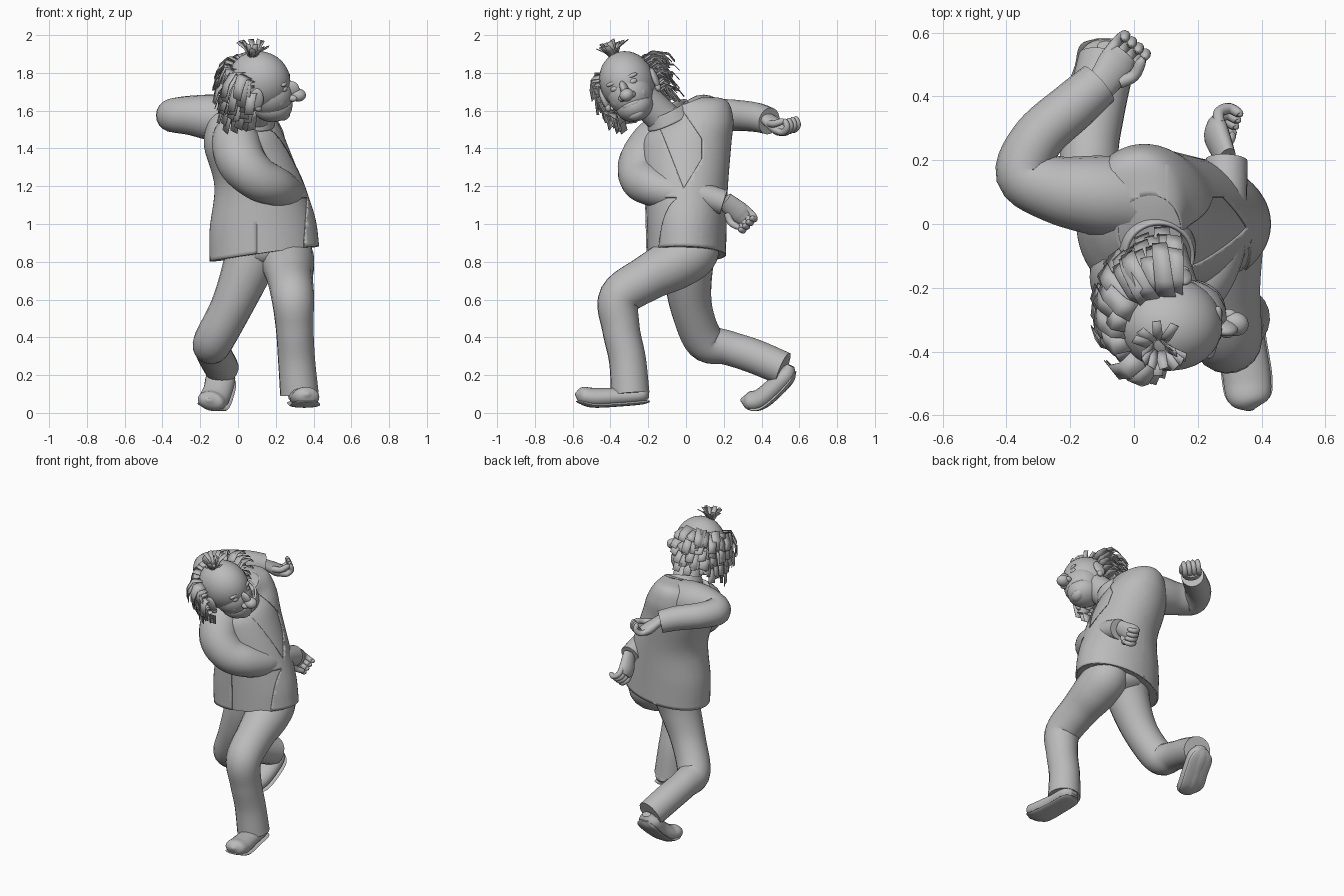
import bpy, bmesh, math, random
from mathutils import Vector, Matrix

random.seed(4)
cube = bpy.data.objects.get("Cube")
if cube:
    bpy.data.objects.remove(cube, do_unlink=True)

grey = bpy.data.materials.new("plain_grey")
grey.use_nodes = True
tone = (0.5, 0.5, 0.5, 1)
grey.diffuse_color = tone
grey.node_tree.nodes["Principled BSDF"].inputs["Base Color"].default_value = tone


def finish(name, bm, thickness=0):
    bmesh.ops.recalc_face_normals(bm, faces=bm.faces[:])
    mesh = bpy.data.meshes.new(name)
    bm.to_mesh(mesh)
    bm.free()
    mesh.materials.append(grey)
    ob = bpy.data.objects.new(name, mesh)
    bpy.context.collection.objects.link(ob)
    if thickness:
        mod = ob.modifiers.new("thickness", 'SOLIDIFY')
        mod.thickness = thickness
    bpy.ops.object.select_all(action='DESELECT')
    ob.select_set(True)
    bpy.context.view_layer.objects.active = ob
    bpy.ops.object.shade_smooth_by_angle(angle=math.radians(45))


def spline(points, steps=6):
    """Smooth curve through tuples of any length."""
    pts = [Vector(p) for p in points]
    pts = [pts[0] * 2 - pts[1]] + pts + [pts[-1] * 2 - pts[-2]]
    out = []
    for a, b, c, d in zip(pts, pts[1:], pts[2:], pts[3:]):
        for i in range(steps):
            t = i / steps
            out.append((b * 2 + (c - a) * t + (a * 2 - b * 5 + c * 4 - d) * t * t
                        + (b * 3 - a - c * 3 + d) * t ** 3) / 2)
    return out + [pts[-2]]


def skin(rings, capped=True):
    bm = bmesh.new()
    loops = [[bm.verts.new(p) for p in ring] for ring in rings]
    n = len(loops[0])
    for lo, hi in zip(loops, loops[1:]):
        for i in range(n):
            bm.faces.new((lo[i], lo[(i + 1) % n], hi[(i + 1) % n], hi[i]))
    if capped:
        bm.faces.new(loops[0])
        bm.faces.new(loops[-1])
    return bm


def tube(name, points, up=(0, 0, 1), flat=1, sides=20, steps=6):
    """Round or flattened limb along (x, y, z, radius) points."""
    path = spline(points, steps)
    pos = [p.to_3d() for p in path]
    normal = Vector(up)
    rings = []
    for i, p in enumerate(path):
        t = (pos[min(i + 1, len(pos) - 1)] - pos[max(i - 1, 0)]).normalized()
        normal = (normal - t * normal.dot(t)).normalized()
        side = t.cross(normal)
        r = max(p[3], 0.002)
        rings.append([pos[i] + side * r * math.cos(k * math.tau / sides)
                      + normal * r * flat * math.sin(k * math.tau / sides)
                      for k in range(sides)])
    finish(name, skin(rings))


def body_rings(rows, shrink=1):
    """Horizontal ovals: centre x, y, z, radii x, y, tilt along x, y."""
    rings = []
    for cx, cy, z, rx, ry, sx, sy in spline(rows, 8):
        ring = []
        for k in range(60):
            dx = rx * shrink * math.cos(k * math.tau / 60)
            dy = ry * shrink * math.sin(k * math.tau / 60)
            ring.append(Vector((cx + dx, cy + dy, z + sx * dx + sy * dy)))
        rings.append(ring)
    return rings


def cut_gap(bm, planes):
    """Remove the region in front of every (point, normal) plane."""
    for co, no in planes:
        bmesh.ops.bisect_plane(bm, geom=bm.verts[:] + bm.edges[:] + bm.faces[:],
                               plane_co=co, plane_no=no)
    inside = [f for f in bm.faces if all(
        (f.calc_center_median() - Vector(co)).dot(Vector(no)) > 0 for co, no in planes)]
    bmesh.ops.delete(bm, geom=inside, context='FACES')


# Jacket with an open front flap and lapel gap, over a shirt
torso = [(.14, 0, .842, .29, .212, .14, -.03), (.13, 0, 1, .28, .215, .1, 0),
         (.115, 0, 1.2, .24, .222, 0, 0), (.05, 0, 1.4, .228, .24, 0, .1),
         (.03, .01, 1.51, .2, .24, 0, .2), (.02, .02, 1.59, .155, .19, 0, .35),
         (.05, -.02, 1.63, .1, .11, 0, .4)]
jacket = skin(body_rings(torso), False)
cut_gap(jacket, [((.1, 0, 0), (1, 0, 0)), ((.28, 0, 0), (-1, 0, .08)),
                 ((0, -.05, 0), (0, -1, 0)), ((0, 0, 1.14), (0, 0, -1))])
cut_gap(jacket, [((.1, 0, 0), (1, 0, 0)), ((0, 0, 1.21), (0, -1, .62)),
                 ((0, .085, 0), (0, -1, 0)), ((0, .08, 1.46), (0, -1, -.7)),
                 ((0, -.02, 1.21), (0, 1, .4))])
finish("jacket", jacket, 0.008)
finish("shirt", skin(body_rings(torso, .965)))
finish("collar", skin(body_rings([(.07, -.08, 1.55, .125, .12, -.2, .45),
                                  (.08, -.1, 1.61, .11, .105, -.2, .45)]), False), 0.012)
tube("neck", [(.05, -.04, 1.48, .1), (.09, -.14, 1.58, .09), (.12, -.23, 1.67, .09)])

# Trousers
tube("left_trouser_leg", [(.24, .08, .95, .09), (.25, .04, .86, .138),
     (.265, -.06, .79, .14), (.275, -.2, .715, .122), (.29, -.35, .61, .113),
     (.3, -.345, .45, .1), (.31, -.31, .28, .098), (.325, -.295, .1, .102)], up=(0, 1, 0))
tube("right_trouser_leg", [(.09, .02, .9, .15), (.04, .01, .74, .13),
     (-.04, .03, .55, .11), (-.13, .1, .38, .105), (-.14, .22, .345, .092),
     (-.12, .36, .3, .092), (-.085, .515, .235, .09)], up=(0, 1, 0))
tube("trouser_seat", [(.14, .02, .76, .06), (.14, .02, .82, .15), (.14, .02, .93, .17)],
     up=(0, 1, 0))


# Shoes with flat soles
def shoe(side, points, up):
    up = Vector(up).normalized()
    tube(side + "_shoe", points, up, .7)
    sole = [tuple(Vector(p[:3]) - up * .04) + (p[3] * 1.06,) for p in points]
    tube(side + "_sole", sole, up, .16)


shoe("left", [(.325, -.2, .1, .03), (.33, -.24, .095, .065), (.34, -.36, .085, .07),
              (.355, -.49, .08, .075), (.36, -.555, .095, .062), (.365, -.585, .1, .01)],
     (0, -.1, 1))
shoe("right", [(-.085, .555, .25, .03), (-.09, .53, .2, .075), (-.105, .46, .125, .078),
               (-.13, .39, .07, .078), (-.15, .33, .065, .065), (-.155, .29, .07, .01)],
     (0, -.6, .8))

# Sleeves
tube("left_sleeve", [(.0, .08, 1.53, .13), (-.12, .09, 1.56, .125),
     (-.25, .11, 1.575, .105), (-.345, .16, 1.575, .09), (-.3, .27, 1.575, .082),
     (-.19, .37, 1.565, .078), (-.11, .44, 1.545, .072)])
tube("right_sleeve", [(.0, -.1, 1.52, .1), (-.01, -.15, 1.44, .13),
     (.02, -.225, 1.33, .13), (.1, -.235, 1.245, .118), (.195, -.18, 1.2, .105),
     (.265, -.06, 1.165, .088), (.285, .08, 1.15, .07), (.29, .2, 1.115, .066)])


# Hands: palm, four curled fingers, thumb
def hand(side, wrist, forward, across):
    w, f, a = Vector(wrist), Vector(forward).normalized(), Vector(across).normalized()
    down = f.cross(a).normalized()
    a = down.cross(f)

    def at(x, y, z, r):
        return tuple(w + f * x + a * y + down * z) + (r,)
    tube(side + "_palm", [at(-.05, 0, 0, .048), at(.0, 0, 0, .054),
                          at(.06, 0, 0, .06), at(.1, 0, .01, .045)], down, .6)
    for i in range(4):
        y = -.044 + i * .029
        tube(f"{side}_finger_{i + 1}", [at(.06, y, 0, .018), at(.11, y, .015, .018),
             at(.125, y, .055, .017), at(.1, y, .08, .014), at(.09, y, .08, .003)],
             a, sides=10, steps=4)
    tube(side + "_thumb", [at(.01, -.04, .01, .02), at(.05, -.06, .035, .019),
         at(.085, -.045, .07, .016), at(.095, -.035, .075, .003)], a, sides=10, steps=4)


hand("left", (-.085, .46, 1.535), (.38, .52, -.38), (-.6, .6, .1))
hand("right", (.275, .24, 1.095), (-.3, .75, -.65), (.25, .5, .7))

# Head frame: looks sideways, tipped over
up = Vector((.04, -.38, .91)).normalized()
fwd = Vector((.96, -.1, -.17))
left = up.cross(fwd).normalized()
fwd = left.cross(up)
head = Matrix((fwd, left, up)).transposed().to_4x4()
head.translation = (.11, -.31, 1.75)


def blob(name, loc, size):
    bm = bmesh.new()
    bmesh.ops.create_uvsphere(bm, u_segments=28, v_segments=18, radius=1)
    bm.transform(head @ Matrix.Translation(loc) @ Matrix.Diagonal((*size, 1)))
    finish(name, bm)


blob("cranium", (0, 0, .005), (.168, .145, .163))
blob("face", (.06, 0, -.06), (.125, .12, .12))
blob("jaw", (.075, 0, -.125), (.11, .1, .085))
blob("chin", (.135, 0, -.165), (.04, .05, .035))
blob("nose_bridge", (.175, 0, -.025), (.045, .022, .05))
blob("nose_tip", (.212, .005, -.052), (.042, .038, .034))
blob("upper_lip", (.162, 0, -.108), (.022, .05, .018))
blob("lower_lip", (.162, 0, -.132), (.02, .042, .014))
for s, label in ((1, "left"), (-1, "right")):
    blob(label + "_eye", (.145, s * .05, .0), (.017, .025, .016))
    blob(label + "_brow", (.141, s * .05, .03), (.017, .04, .012))
    blob(label + "_nostril", (.19, s * .03, -.06), (.024, .018, .018))
    blob(label + "_cheek", (.115, s * .055, -.07), (.045, .045, .05))
    blob(label + "_ear", (.015, s * .147, -.035), (.036, .018, .06))
    blob(label + "_earlobe", (.025, s * .145, -.085), (.02, .016, .022))


# Hair made of thin curved strips
def strip(bm, spine, across, width):
    rows = []
    for i, p in enumerate(spine):
        w = across * width * (.5 - .04 * i)
        rows.append([bm.verts.new(head @ (p - w)), bm.verts.new(head @ (p + w))])
    for (a, b), (c, d) in zip(rows, rows[1:]):
        bm.faces.new((a, b, d, c))


hair = bmesh.new()
for layer in range(5):
    for i in range(20):
        az = math.radians(98 + i * 164 / 19 + random.uniform(-5, 5))
        out = Vector((math.cos(az), math.sin(az), 0))
        z = .075 - layer * .045 + random.uniform(-.015, .015)
        reach = random.uniform(.24, .29) - layer * .009 - .0028 * i
        drop = random.uniform(.04, .09) + .0025 * i
        spine = [out * .125 + Vector((0, 0, z)), out * .185 + Vector((0, 0, z + .012)),
                 out * (reach - .015) + Vector((0, 0, z - drop * .4)),
                 out * reach + Vector((0, 0, z - drop))]
        strip(hair, spine, Vector((-out.y, out.x, random.uniform(-.4, .4))), .062)
finish("side_hair", hair, 0.003)

tuft = bmesh.new()
for i in range(14):
    az = i * 2.4
    out = Vector((math.cos(az), math.sin(az), 0))
    lean = random.uniform(.02, .095)
    root = Vector((-.035, -.02, .15)) + out * .012
    spine = [root, root + out * lean * .4 + Vector((0, 0, .04)),
             root + out * lean + Vector((0, 0, .105 - lean * .5))]
    strip(tuft, spine, Vector((-out.y, out.x, 0)), .034)
finish("top_tuft", tuft, 0.003)
